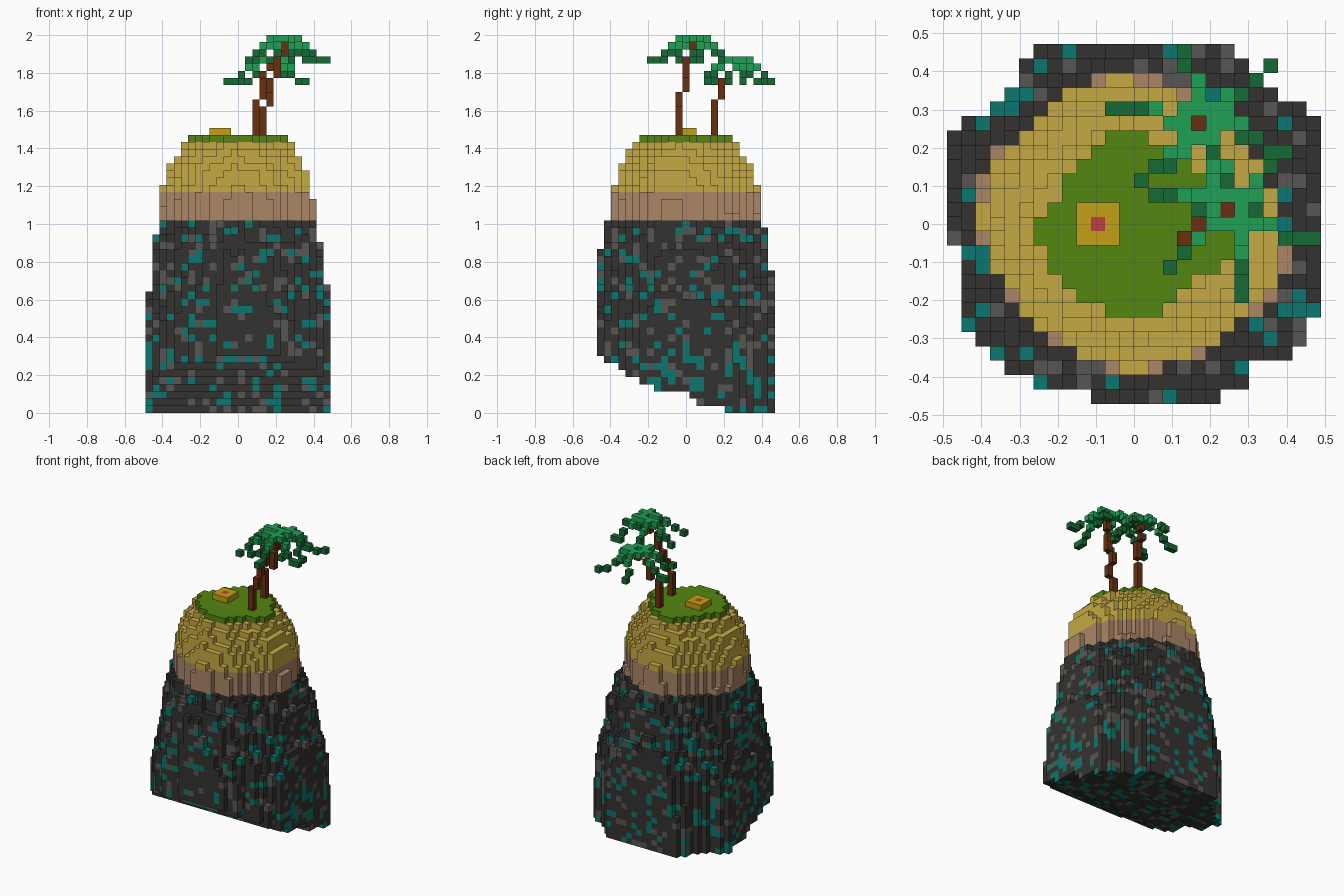
import bpy, bmesh, math, random

if "Cube" in bpy.data.objects:
    bpy.data.objects.remove(bpy.data.objects["Cube"])

random.seed(7)
V = 2 / 53                      # voxel size
NX, NY = 26, 25                 # footprint in voxels

COLORS = {
    "dark_rock": (0.215, 0.21, 0.20), "grey_rock": (0.35, 0.34, 0.33),
    "teal_rock": (0.08, 0.46, 0.43), "clay": (0.66, 0.52, 0.40),
    "sand": (0.77, 0.66, 0.27), "grass": (0.33, 0.52, 0.09),
    "gold": (0.76, 0.62, 0.11), "red": (0.75, 0.25, 0.25),
    "bark": (0.41, 0.20, 0.09), "leaf": (0.14, 0.62, 0.33),
    "dark_leaf": (0.11, 0.42, 0.22),
}
MATS = {}
for name, rgb in COLORS.items():
    MATS[name] = bpy.data.materials.new(name)
    MATS[name].diffuse_color = [c ** 2.2 for c in rgb] + [1]

# footprint of the base: first and last voxel of each row, front to back
ROW_START = [10, 6, 4, 3, 2] + [1] * 6 + [0] * 8 + [1, 3, 4, 5, 5, 6]
ROW_END = [18, 20, 20, 23, 24] + [25] * 15 + [24, 22, 20, 20, 19]
# outline radii every 22.5 degrees, counter-clockwise from +x
BASE = [.52, .56, .55, .54, .50, .54, .50, .56, .52, .52, .54, .50, .50, .53, .53, .56]
MIDDLE = [.455, .475, .45, .46, .45, .465, .435, .465, .455, .455, .46, .46, .475, .465, .465, .48]
WAIST = [.40, .375, .365, .375, .395, .40, .38, .42, .415, .385, .375, .385, .395, .39, .385, .43]
CROWN = [.26, .22, .215, .225, .245, .245, .21, .22, .265, .255, .24, .245, .245, .235, .215, .265]
# underside height of each row, front to back
FLOOR = [8, 7, 7, 6, 5, 5, 4, 4, 3, 3, 3, 3, 3, 2, 1, 1, 1, 1] + [0] * 7

cells = {}                      # (i, j, k) -> (part, material)


def radius(table, a):
    t = (a / (2 * math.pi) * 16) % 16
    n = int(t)
    return table[n % 16] * (1 - t + n) + table[(n + 1) % 16] * (t - n)


def ramp(points, k):
    for (k0, f0), (k1, f1) in zip(points, points[1:]):
        if k <= k1:
            return f0 + (f1 - f0) * (k - k0) / (k1 - k0)
    return points[-1][1]


LOWER = [(0, 0), (11, .2), (19, 1)]         # base to middle
UPPER = [(19, 0), (22, .2), (26, .8)]       # middle to waist
MOUND = [(27, 0), (31, .06), (33, .2), (35, .45), (36, .62), (37, .82)]

# island body: rock, clay band, sand mound, grass cap
for j in range(NY):
    for i in range(ROW_START[j], ROW_END[j] + 1):
        x, y = (i - 12.5) * V, (j - 12) * V
        d, a = math.hypot(x, y), math.atan2(y, x)
        base, middle, waist, crown = (radius(t, a) for t in (BASE, MIDDLE, WAIST, CROWN))
        column_noise = random.uniform(-.014, .014)
        for k in range(FLOOR[j], 39):
            if k < 27:
                f, g = ramp(LOWER, k), ramp(UPPER, max(k, 19))
                r = base + (middle - base) * f + (waist - middle) * g + column_noise * f
                part = "rock_base"
                mat = random.choices(["dark_rock", "grey_rock", "teal_rock"], [70, 14, 16])[0]
            elif k < 38:
                f = ramp(MOUND, k)
                r = waist + (crown - waist) * f + column_noise * min(1, f * 2)
                part, mat = ("clay_band", "clay") if k < 31 else ("sand_mound", "sand")
            else:
                r, part, mat = crown, "grass_top", "grass"
            if d < r - .005:
                cells[i, j, k] = (part, mat)

# flat flower on the grass
for i in (9, 10, 11):
    for j in (11, 12, 13):
        cells[i, j, 39] = ("flower", "red" if (i, j) == (10, 12) else "gold")

# leaning trunks: i, j, first k, last k
TRUNKS = {
    "front_trunk": [(16, 11, 39, 42), (17, 11, 43, 44), (17, 12, 45, 46),
                    (18, 12, 47, 49), (19, 13, 50, 51)],
    "back_trunk": [(15, 16, 39, 43), (16, 17, 44, 46), (16, 18, 47, 47), (17, 19, 48, 48)],
}
for part, runs in TRUNKS.items():
    for i, j, k0, k1 in runs:
        for k in range(k0, k1 + 1):
            cells[i, j, k] = (part, "bark")

# drooping fronds: horizontal offsets from the crown, with drop per step
DROP = [0, 0, 1, 2, 3, 3]
SHORT = [0, 1, 2, 3, 3]
CROWNS = {
    "front_leaves": ((19, 13, 52), [
        (DROP, [(1, 0), (2, -1), (3, -1), (4, -2), (5, -2), (6, -2)]),
        (DROP, [(1, -1), (1, -2), (1, -3), (1, -4), (1, -5), (1, -6)]),
        (SHORT, [(-1, -1), (-2, -2), (-3, -3), (-4, -4)]),
        (DROP, [(-1, 1), (-2, 1), (-3, 1), (-4, 1), (-5, 1)]),
        (SHORT, [(-1, 2), (-1, 3), (-1, 4)]),
        (DROP, [(1, 1), (2, 1), (2, 2), (3, 3), (3, 4), (4, 4)]),
        (DROP, [(0, 1), (0, -1), (-1, 0), (2, 0), (-2, 0)]),
    ]),
    "back_leaves": ((17, 19, 49), [
        (DROP, [(-1, 0), (-2, 0), (-3, 1), (-4, 1), (-5, 1), (-6, 1)]),
        (DROP, [(0, 1), (0, 2), (0, 3), (-1, 4), (-1, 5)]),
        (DROP, [(1, 1), (2, 1), (2, 2), (3, 2), (4, 3), (5, 4)]),
        (DROP, [(1, 0), (2, 0), (3, 0), (3, -1), (4, -1)]),
        (DROP, [(1, -1), (1, -2), (2, -3), (2, -4)]),
        (DROP, [(-1, -1), (-1, -2), (-2, -2), (-2, -3), (-3, -3), (-4, -4)]),
        (DROP, [(0, -1), (-1, 1)]),
    ]),
}
for part, ((ci, cj, ck), fronds) in CROWNS.items():
    for drops, path in fronds:
        for drop, (dx, dy) in zip(drops, path):
            key = (ci + dx, cj + dy, ck - drop)
            cells.setdefault(key, (part, "leaf" if drop < 2 else "dark_leaf"))

# turn exposed voxel sides into faces, one mesh per part
SIDES = []
for axis in range(3):
    for s in (0, 1):
        u, w = (axis + 1) % 3, (axis + 2) % 3
        quad = []
        for a, b in ((0, 0), (1, 0), (1, 1), (0, 1)):
            p = [0, 0, 0]
            p[axis], p[u], p[w] = s, a, b
            quad.append(tuple(p))
        n = [0, 0, 0]
        n[axis] = 2 * s - 1
        SIDES.append((n, quad if s else quad[::-1]))

for part in dict.fromkeys(p for p, m in cells.values()):
    own = {c: m for c, (p, m) in cells.items() if p == part}
    names = sorted(set(own.values()))
    bm, verts = bmesh.new(), {}
    for (i, j, k), mat in own.items():
        for n, quad in SIDES:
            if (i + n[0], j + n[1], k + n[2]) in cells:
                continue
            corners = []
            for q in quad:
                c = (i + q[0], j + q[1], k + q[2])
                if c not in verts:
                    verts[c] = bm.verts.new(((c[0] - 13) * V, (c[1] - 12.5) * V, c[2] * V))
                corners.append(verts[c])
            bm.faces.new(corners).material_index = names.index(mat)
    mesh = bpy.data.meshes.new(part)
    bm.to_mesh(mesh)
    bm.free()
    for name in names:
        mesh.materials.append(MATS[name])
    bpy.context.collection.objects.link(bpy.data.objects.new(part, mesh))

for m in bpy.data.materials:
    if m.users and not m.is_grease_pencil:
        m.use_nodes = True
        m.node_tree.nodes["Principled BSDF"].inputs["Base Color"].default_value = m.diffuse_color
